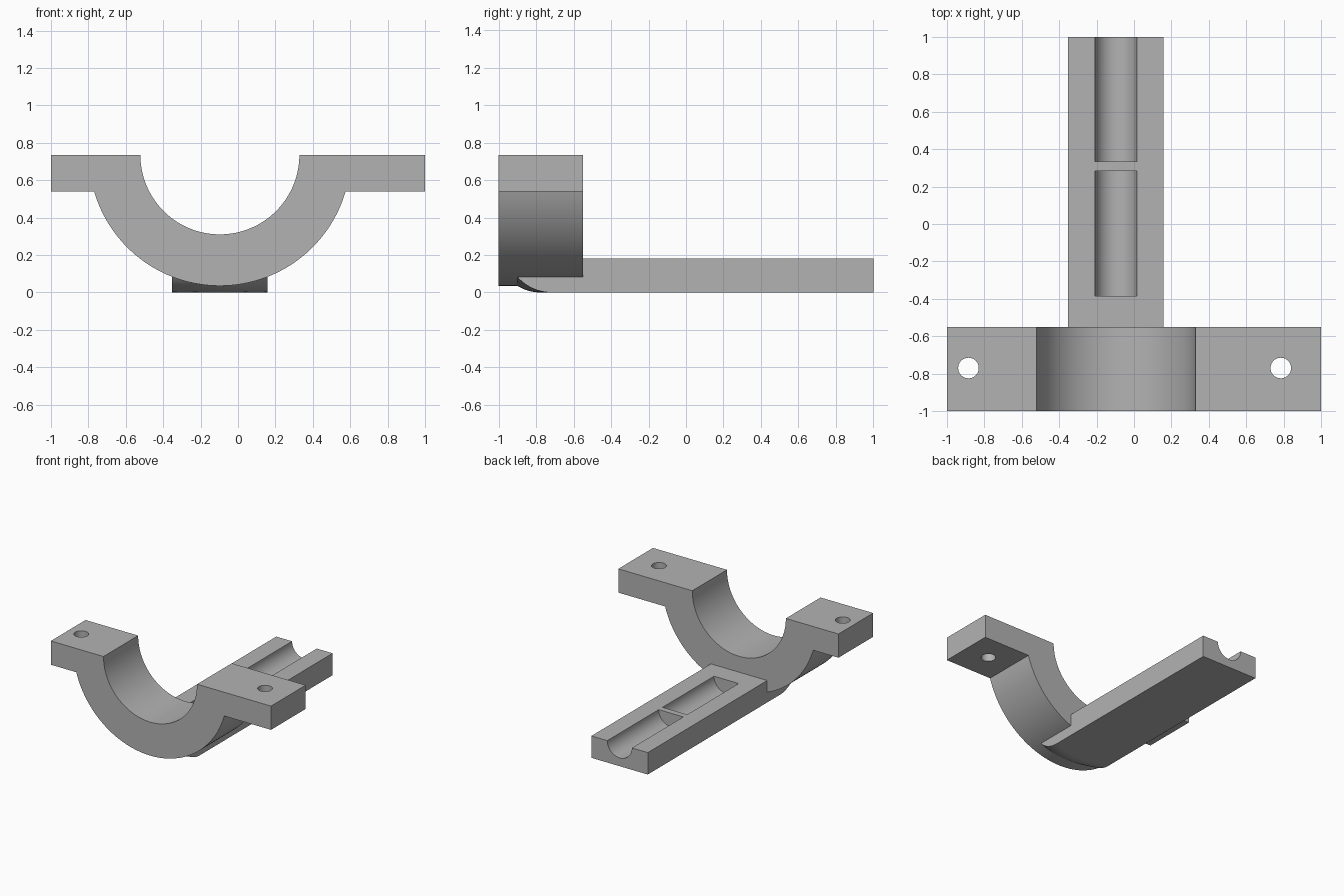
import bpy, bmesh, math
from mathutils import Matrix

cube = bpy.data.objects.get("Cube")
if cube:
    bpy.data.objects.remove(cube, do_unlink=True)

CX, TOP = -0.097, 0.735          # axis of the half-round cradle
R_IN, R_OUT = 0.425, 0.70
FRONT, BACK = -1.0, -0.55        # cradle depth range
EAR_Z = 0.54                     # underside of the bolt ears
ARM_HALF, ARM_TOP = 0.256, 0.18

grey = bpy.data.materials.new("plain grey")
grey.use_nodes = True
colour = (0.45, 0.45, 0.45, 1)
grey.diffuse_color = colour
grey.node_tree.nodes["Principled BSDF"].inputs["Base Color"].default_value = colour


def make_object(name, bm):
    bmesh.ops.recalc_face_normals(bm, faces=bm.faces)
    mesh = bpy.data.meshes.new(name)
    bm.to_mesh(mesh)
    bm.free()
    mesh.materials.append(grey)
    ob = bpy.data.objects.new(name, mesh)
    bpy.context.collection.objects.link(ob)
    return ob


def loft(name, rings):
    """Skin a list of equal-length closed sections and cap both ends."""
    bm = bmesh.new()
    loops = [[bm.verts.new(p) for p in ring] for ring in rings]
    n = len(loops[0])
    for a, b in zip(loops, loops[1:]):
        for i in range(n):
            j = (i + 1) % n
            bm.faces.new((a[i], a[j], b[j], b[i]))
    bm.faces.new(loops[0])
    bm.faces.new(loops[-1])
    return make_object(name, bm)


def cylinder(name, centre, radius, length, axis):
    bm = bmesh.new()
    turn = Matrix.Rotation(math.pi / 2, 4, 'X') if axis == 'Y' else Matrix()
    bmesh.ops.create_cone(bm, cap_ends=True, segments=64, radius1=radius, radius2=radius,
                          depth=length, matrix=Matrix.Translation(centre) @ turn)
    return make_object(name, bm)


def boolean(target, tool, operation):
    tool.hide_render = True
    mod = target.modifiers.new(operation.lower(), 'BOOLEAN')
    mod.operation, mod.object, mod.solver = operation, tool, 'EXACT'
    bpy.context.view_layer.objects.active = target
    bpy.ops.object.modifier_apply(modifier=mod.name)
    bpy.data.objects.remove(tool, do_unlink=True)


def arc(radius, start, end, steps=64):
    for i in range(steps + 1):
        a = start + (end - start) * i / steps
        yield CX + radius * math.cos(a), TOP + radius * math.sin(a)


# Cradle with two bolt ears
dip = math.asin((TOP - EAR_Z) / R_OUT)
outline = [(-1, TOP), (-1, EAR_Z)]
outline += arc(R_OUT, math.pi + dip, 2 * math.pi - dip)
outline += [(1, EAR_Z), (1, TOP)]
outline += arc(R_IN, 2 * math.pi, math.pi)
bracket = loft("cradle_bracket", [[(x, y, z) for x, z in outline] for y in (FRONT, BACK)])

# Bolt holes
for x in (-0.885, 0.785):
    boolean(bracket, cylinder("bolt_hole", (x, -0.77, 0.64), 0.055, 0.6, 'Z'), 'DIFFERENCE')

# Arm, its front underside rounded up to meet the cradle
NOSE_Y, NOSE_R = -0.90, 0.2425
rings = []
for i in range(33):
    x = CX + ARM_HALF * (i / 16 - 1)
    rise = TOP - math.sqrt(R_OUT ** 2 - (x - CX) ** 2)
    sweep = math.acos(1 - rise / NOSE_R)
    ring = [(x, NOSE_Y, ARM_TOP)]
    for k in range(17):
        a = sweep * (1 - k / 16)
        ring.append((x, NOSE_Y + NOSE_R * (math.sin(sweep) - math.sin(a)),
                     NOSE_R * (1 - math.cos(a))))
    rings.append(ring + [(x, 1, 0), (x, 1, ARM_TOP)])
arm = loft("arm", rings)

# Two half-round grooves, the rear one open at the end
for y0, y1 in ((-0.385, 0.283), (0.333, 1.1)):
    groove = cylinder("groove", (CX, (y0 + y1) / 2, ARM_TOP), 0.112, y1 - y0, 'Y')
    boolean(arm, groove, 'DIFFERENCE')

boolean(bracket, arm, 'UNION')

bpy.ops.object.select_all(action='DESELECT')
bracket.select_set(True)
bpy.context.view_layer.objects.active = bracket
bpy.ops.object.shade_smooth_by_angle(angle=math.radians(25))
